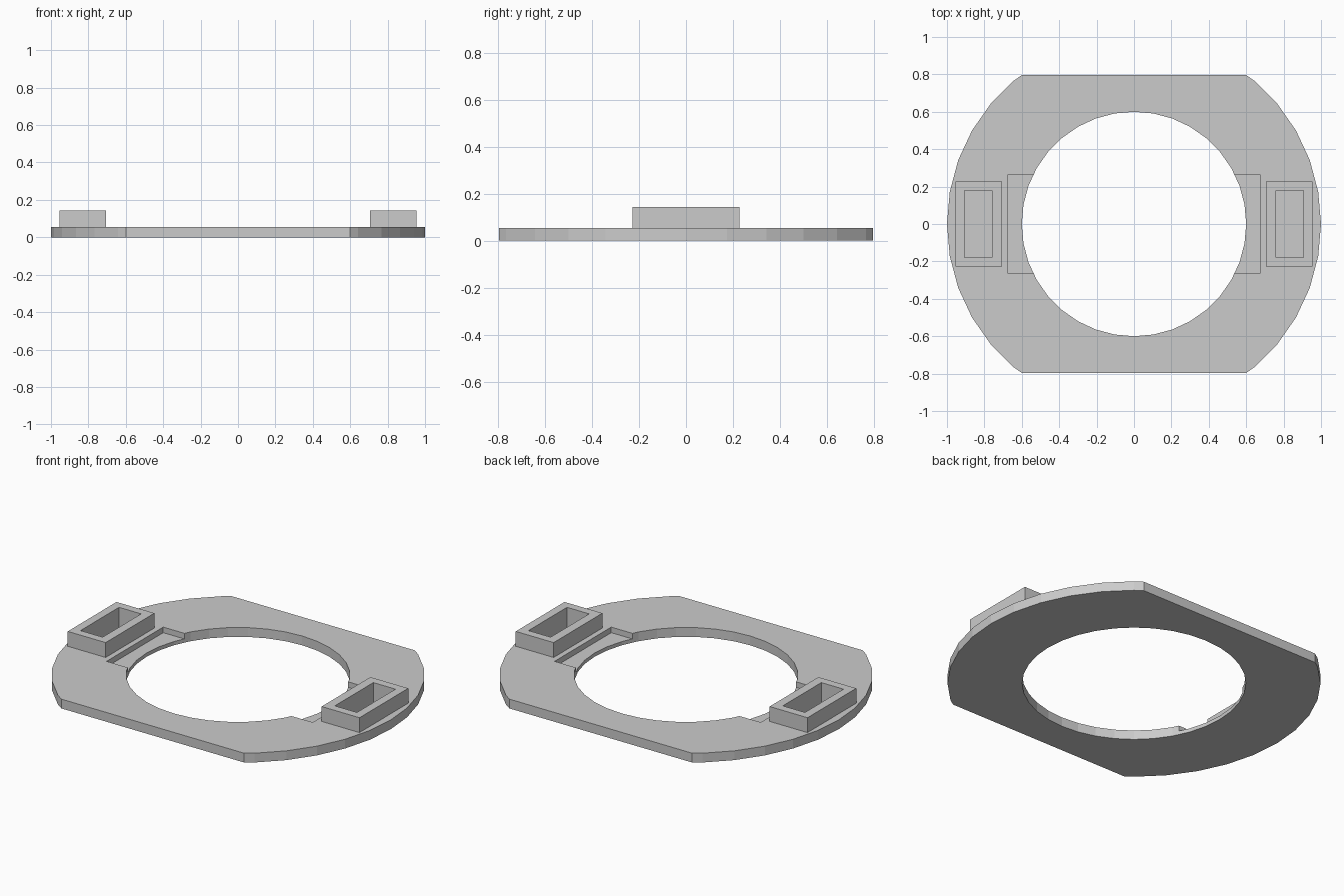
import bpy
import bmesh
from mathutils import Vector, Matrix

cube = bpy.data.objects.get("Cube")
if cube:
    bpy.data.objects.remove(cube, do_unlink=True)

SIDES = 36
PLATE_TOP = 0.055
SOCKET_TOP = 0.143
FLOOR = 0.022       # floor of recesses and pockets
FLAT_Y = 0.797      # straight front and back edges

grey = bpy.data.materials.new("plain grey")
grey.use_nodes = True
grey.diffuse_color = (0.6, 0.6, 0.6, 1)
grey.node_tree.nodes["Principled BSDF"].inputs["Base Color"].default_value = (0.6, 0.6, 0.6, 1)


def to_object(name, bm):
    bmesh.ops.recalc_face_normals(bm, faces=bm.faces)
    mesh = bpy.data.meshes.new(name)
    bm.to_mesh(mesh)
    bm.free()
    mesh.materials.append(grey)
    obj = bpy.data.objects.new(name, mesh)
    bpy.context.collection.objects.link(obj)
    return obj


def box(name, low, high):
    low, high = Vector(low), Vector(high)
    bm = bmesh.new()
    bmesh.ops.create_cube(bm, size=1, matrix=Matrix.Translation((low + high) / 2)
                          @ Matrix.Diagonal((*(high - low), 1)))
    return to_object(name, bm)


def disc(name, radius, low, high, flat=None):
    """Extruded polygon, optionally trimmed to straight front and back edges."""
    bm = bmesh.new()
    bmesh.ops.create_circle(bm, cap_ends=True, segments=SIDES, radius=radius,
                            matrix=Matrix.Translation((0, 0, low)))
    if flat:
        for side in (1, -1):
            bmesh.ops.bisect_plane(bm, geom=bm.verts[:] + bm.edges[:] + bm.faces[:],
                                   plane_co=(0, side * flat, 0), plane_no=(0, side, 0),
                                   clear_outer=True)
    top = bmesh.ops.extrude_face_region(bm, geom=bm.faces[:], use_keep_orig=True)
    bmesh.ops.translate(bm, vec=(0, 0, high - low),
                        verts=[v for v in top["geom"] if isinstance(v, bmesh.types.BMVert)])
    return to_object(name, bm)


def cut(obj, cutter):
    cutter.hide_render = True
    mod = obj.modifiers.new("cut", "BOOLEAN")
    mod.operation = "DIFFERENCE"
    mod.solver = "EXACT"
    mod.object = cutter
    bpy.context.view_layer.objects.active = obj
    bpy.ops.object.modifier_apply(modifier=mod.name)
    bpy.data.objects.remove(cutter, do_unlink=True)


def span(side, near, far):
    return sorted((side * near, side * far))


# Ring plate with a round opening
plate = disc("ring_plate", 1.0, 0, PLATE_TOP, FLAT_Y)
cut(plate, disc("opening_cutter", 0.6, -0.1, 0.2))

for side, label in ((1, "left"), (-1, "right")):
    # Shallow recess at the inner rim
    a, b = span(side, 0.4, 0.675)
    cut(plate, box("recess_cutter", (a, -0.265, FLOOR), (b, 0.265, 0.2)))

    # Rectangular socket whose pocket continues into the plate
    a, b = span(side, 0.707, 0.955)
    socket = box(label + "_socket", (a, -0.228, PLATE_TOP), (b, 0.228, SOCKET_TOP))
    a, b = span(side, 0.76, 0.905)
    cut(socket, box("pocket_cutter", (a, -0.18, FLOOR), (b, 0.18, 0.2)))
    cut(plate, box("pocket_cutter", (a, -0.18, FLOOR), (b, 0.18, 0.2)))
